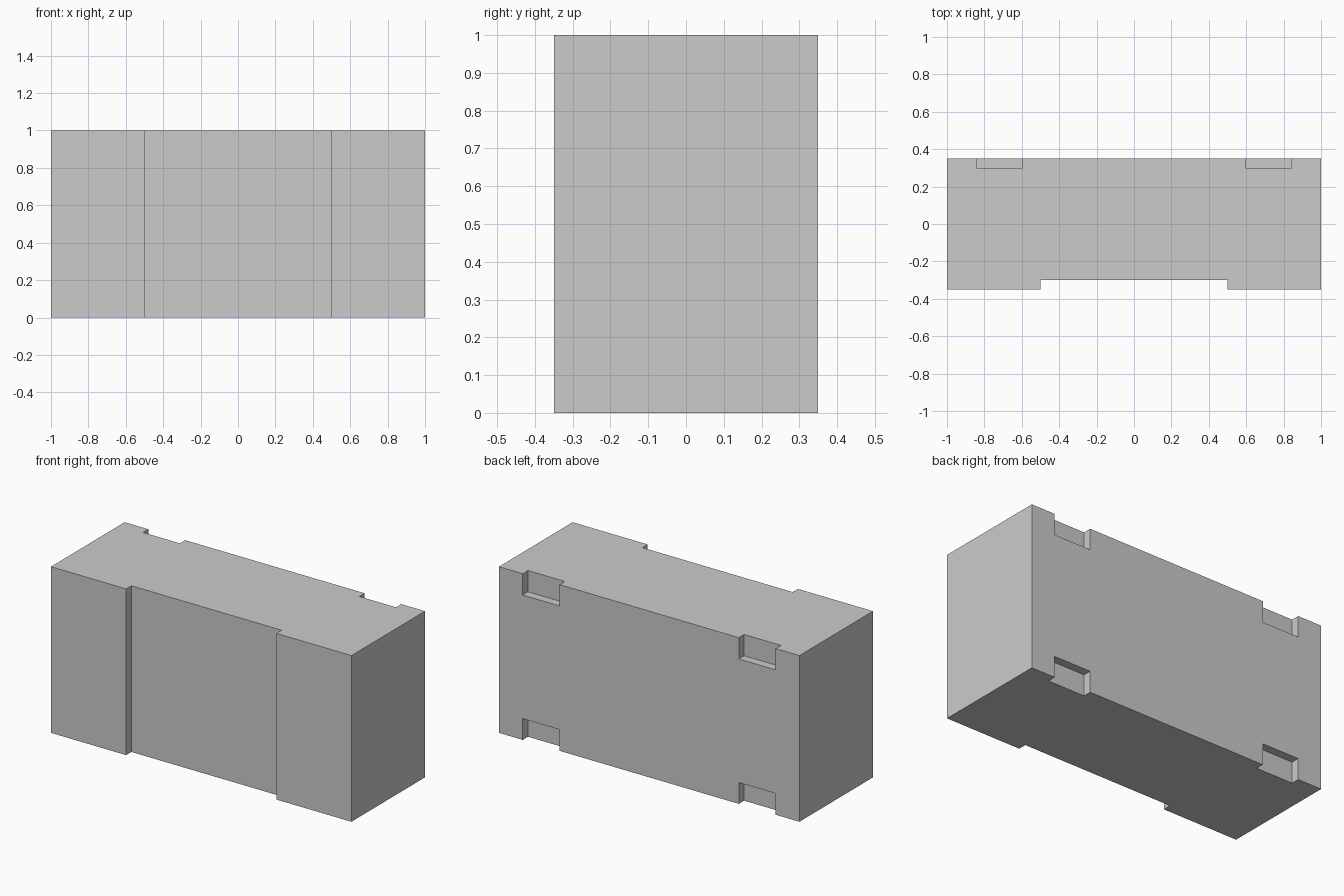
import bpy, bmesh
from mathutils import Matrix, Vector

if "Cube" in bpy.data.objects:
    bpy.data.objects.remove(bpy.data.objects["Cube"])

W, D, H = 1.0, 0.35, 1.0      # half width, half depth, height
RECESS = 0.05                 # depth of front channel and back notches


def make_object(name, bm):
    bmesh.ops.recalc_face_normals(bm, faces=bm.faces)
    mesh = bpy.data.meshes.new(name)
    bm.to_mesh(mesh)
    bm.free()
    obj = bpy.data.objects.new(name, mesh)
    bpy.context.collection.objects.link(obj)
    return obj


def add_box(bm, lo, hi):
    lo, hi = Vector(lo), Vector(hi)
    matrix = Matrix.Translation((lo + hi) / 2) @ Matrix.Diagonal((*(hi - lo), 1))
    bmesh.ops.create_cube(bm, size=1, matrix=matrix)


# Block: plan outline with the wide front channel, extruded upwards
half = [(0.5, -D + RECESS), (0.5, -D), (W, -D), (W, D)]
outline = half + [(-x, y) for x, y in reversed(half)]
bm = bmesh.new()
base = bm.faces.new([bm.verts.new((x, y, 0)) for x, y in outline])
top = bmesh.ops.extrude_face_region(bm, geom=[base])["geom"]
bmesh.ops.translate(bm, vec=(0, 0, H),
                    verts=[v for v in top if isinstance(v, bmesh.types.BMVert)])
block = make_object("block", bm)

# Four notches in the upper and lower edges of the back
bm = bmesh.new()
for x0, x1 in ((-0.842, -0.597), (0.597, 0.842)):
    for z0, z1 in ((-0.1, 0.128), (H - 0.128, H + 0.1)):
        add_box(bm, (x0, D - RECESS, z0), (x1, D + 0.1, z1))
cutter = make_object("notch_cutter", bm)
cutter.hide_render = True

cut = block.modifiers.new("notches", "BOOLEAN")
cut.operation = "DIFFERENCE"
cut.solver = "EXACT"
cut.object = cutter
bpy.context.view_layer.objects.active = block
bpy.ops.object.modifier_apply(modifier=cut.name)
bpy.data.objects.remove(cutter)
